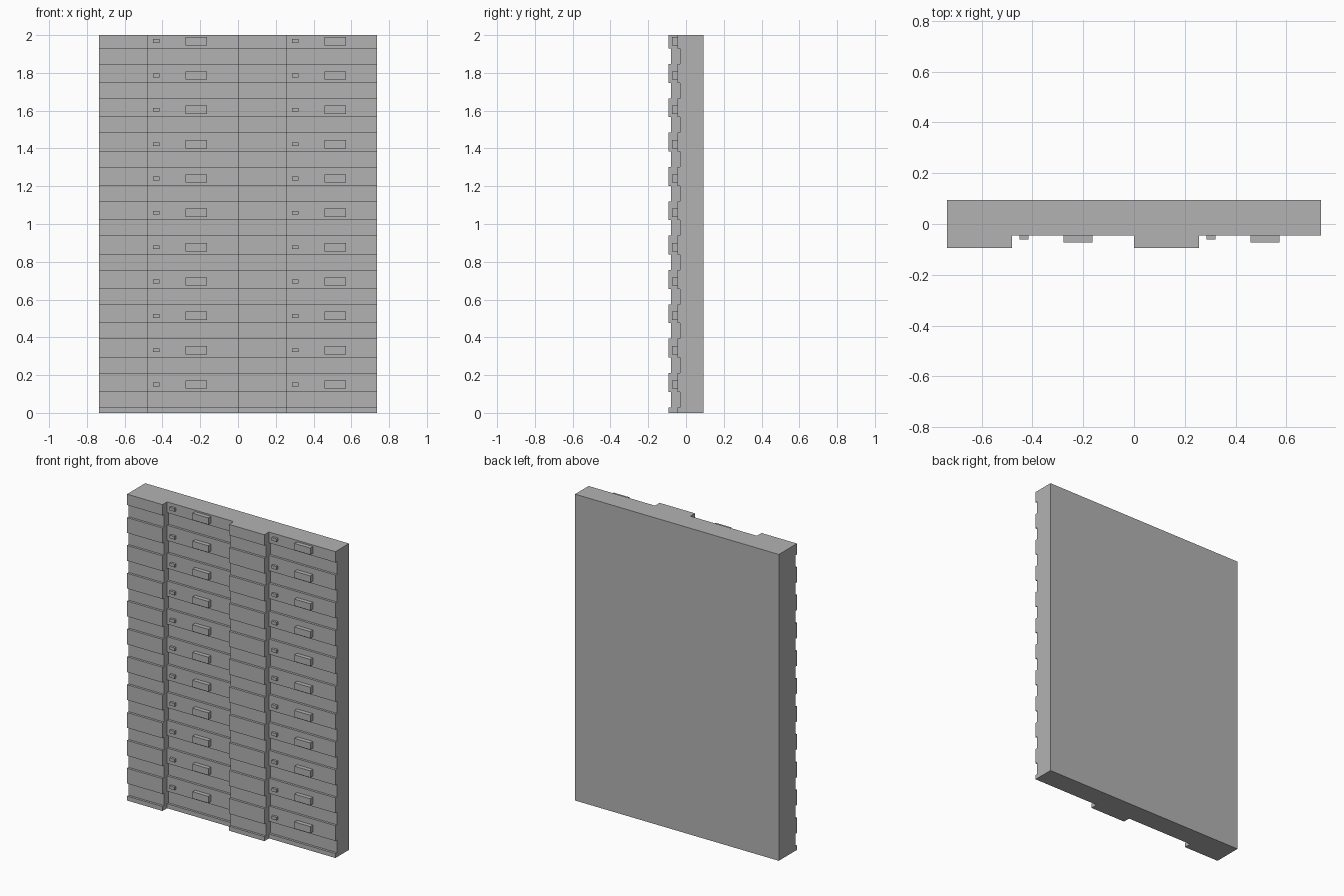
import bpy
import bmesh

cube = bpy.data.objects.get("Cube")
if cube:
    bpy.data.objects.remove(cube, do_unlink=True)

# Main dimensions
ROWS = 11
PITCH = 2 / ROWS
HALF_W, HALF_D = 0.736, 0.0935
COLUMN_W = 0.256
BAY_Y = -0.046        # front of the sunken bays
STEP = 0.015          # depth of the grooves between bands
BAND_LOW, BAND_HIGH = 0.111, 0.211

grey = bpy.data.materials.new("plain grey")
grey.use_nodes = True
colour = (0.45, 0.45, 0.45, 1)
grey.diffuse_color = colour
grey.node_tree.nodes["Principled BSDF"].inputs["Base Color"].default_value = colour


def finish(bm, name):
    mesh = bpy.data.meshes.new(name)
    bm.to_mesh(mesh)
    bm.free()
    mesh.materials.append(grey)
    obj = bpy.data.objects.new(name, mesh)
    bpy.context.collection.objects.link(obj)
    return obj


def outline(groove):
    """Plan of the panel; the front faces move back by the groove depth."""
    points = [(HALF_W, HALF_D), (-HALF_W, HALF_D)]
    for left in (-HALF_W, 0):
        for x, y in ((left, -HALF_D), (left + COLUMN_W, -HALF_D),
                     (left + COLUMN_W, BAY_Y), (left + HALF_W, BAY_Y)):
            points.append((x, y + groove))
    return points


def build_panel():
    # Stack of plan outlines, alternating raised bands and grooves
    levels = []
    for i in range(-1, ROWS):
        low, high = BAND_LOW + i * PITCH, BAND_HIGH + i * PITCH
        levels.append((max(low, 0), min(high, 2), 0))
        if i < ROWS - 1:
            levels.append((high, low + PITCH, STEP))
    bm = bmesh.new()
    rings = []
    for low, high, groove in levels:
        for z in (low, high):
            rings.append([bm.verts.new((x, y, z)) for x, y in outline(groove)])
    for a, b in zip(rings, rings[1:]):
        for i in range(len(a)):
            j = (i + 1) % len(a)
            face = bm.faces.new((a[i], a[j], b[j], b[i]))
            if face.calc_area() < 1e-7:
                bm.faces.remove(face)
    bm.faces.new(reversed(rings[0]))
    bm.faces.new(rings[-1])
    bmesh.ops.remove_doubles(bm, verts=bm.verts, dist=1e-5)
    finish(bm, "banded_panel")


def build_blocks(name, centre_x, width, height, front_y):
    # One small block on every band of both bays
    bm = bmesh.new()
    back_y = BAY_Y + 0.005
    for bay in (0, HALF_W):
        for row in range(ROWS):
            block = bmesh.ops.create_cube(bm, size=1)["verts"]
            bmesh.ops.scale(bm, verts=block, vec=(width, back_y - front_y, height))
            bmesh.ops.translate(bm, verts=block, vec=(
                centre_x + bay, (front_y + back_y) / 2, 0.15 + row * PITCH))
    finish(bm, name)


build_panel()
build_blocks("wide_blocks", -0.22, 0.114, 0.044, -0.073)
build_blocks("small_blocks", -0.433, 0.036, 0.02, -0.061)
